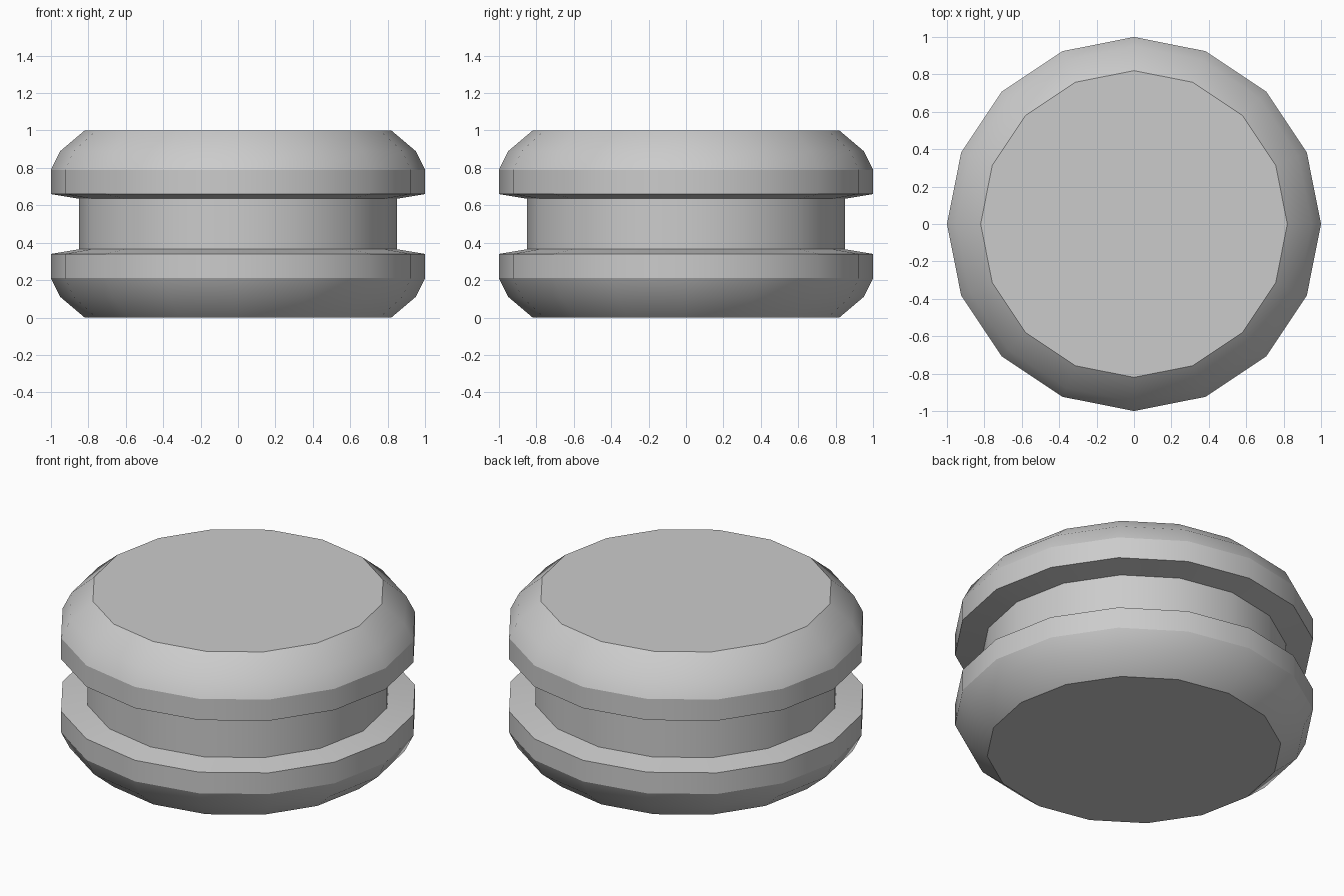
import bpy, bmesh, math

if "Cube" in bpy.data.objects:
    bpy.data.objects.remove(bpy.data.objects["Cube"])

SIDES = 16
# Lower half profile (radius, height), mirrored upward about z = 0.5
lower = [(0.82, 0.0), (0.95, 0.11), (1.0, 0.21), (1.0, 0.34), (0.85, 0.365)]
profile = lower + [(r, 1.0 - z) for r, z in reversed(lower)]
soft_rings = {1, len(profile) - 2}   # only the rounded shoulders stay smooth

bm = bmesh.new()
rings = []
for r, z in profile:
    rings.append([bm.verts.new((r * math.cos(math.tau * i / SIDES),
                                r * math.sin(math.tau * i / SIDES), z))
                  for i in range(SIDES)])

# Side walls
for a, b in zip(rings, rings[1:]):
    for i in range(SIDES):
        j = (i + 1) % SIDES
        bm.faces.new((a[i], a[j], b[j], b[i])).smooth = True

# Flat end caps
bm.faces.new(list(reversed(rings[0])))
bm.faces.new(rings[-1])

# Crisp ring edges
for k, ring in enumerate(rings):
    if k not in soft_rings:
        for i in range(SIDES):
            bm.edges.get((ring[i], ring[(i + 1) % SIDES])).smooth = False

bm.normal_update()
mesh = bpy.data.meshes.new("grooved_disc")
bm.to_mesh(mesh)
bm.free()
obj = bpy.data.objects.new("grooved_disc", mesh)
bpy.context.collection.objects.link(obj)
